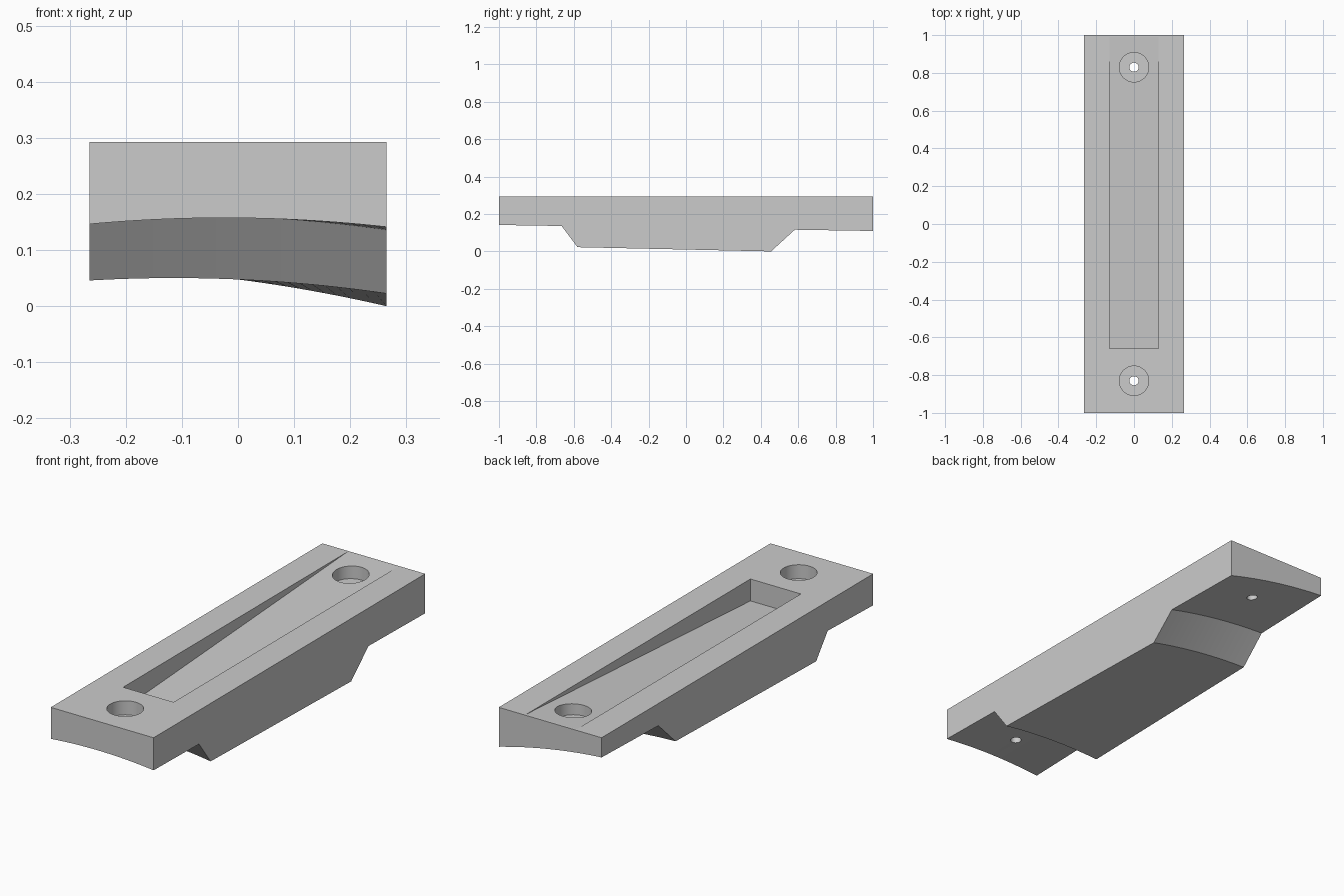
import bpy, bmesh, math

if "Cube" in bpy.data.objects:
    bpy.data.objects.remove(bpy.data.objects["Cube"])

HALF_W, TOP = 0.265, 0.293
N = 24


def new_object(name, bm):
    bmesh.ops.recalc_face_normals(bm, faces=bm.faces)
    mesh = bpy.data.meshes.new(name)
    bm.to_mesh(mesh)
    bm.free()
    obj = bpy.data.objects.new(name, mesh)
    bpy.context.collection.objects.link(obj)
    return obj


def underside(x, y, drop):
    """Twisted, gently arched underside, ruled from the front to the back."""
    t = (y + 1) / 2
    left = 0.147 + 0.055 * t
    right = 0.142 - 0.032 * t
    u = (x + HALF_W) / (2 * HALF_W)
    return left + (right - left) * u + 0.0135 * (1 - (x / HALF_W) ** 2) - drop


# Bar with a raised pad underneath: cross-sections lofted along y
stations = [(-1, 0), (-0.665, 0), (-0.58, 0.112), (0.455, 0.118), (0.582, 0), (1, 0)]
bm = bmesh.new()
rings = []
for y, drop in stations:
    xs = [-HALF_W + 2 * HALF_W * i / N for i in range(N + 1)]
    pts = [(x, y, underside(x, y, drop)) for x in xs]
    pts += [(HALF_W, y, TOP), (-HALF_W, y, TOP)]
    rings.append([bm.verts.new(p) for p in pts])
for a, b in zip(rings, rings[1:]):
    n = len(a)
    for i in range(n):
        j = (i + 1) % n
        bm.faces.new((a[i], a[j], b[j], b[i]))
bm.faces.new(rings[0])
bm.faces.new(rings[-1])
# stand exactly on the ground
low = min(v.co.z for v in bm.verts)
for v in bm.verts:
    if v.co.z < TOP - 1e-6:
        v.co.z -= low
block = new_object("mounting_block", bm)

# Tapered pocket cutter: deep at the front, running out at the back
bm = bmesh.new()
floor = 0.191
end = floor + (TOP - floor) * (1.1 + 0.66) / (0.99 + 0.66)
profile = [(-0.66, floor), (1.1, end), (1.1, 0.4), (-0.66, 0.4)]
sides = [[bm.verts.new((x, y, z)) for y, z in profile] for x in (-0.13, 0.13)]
for s in sides:
    bm.faces.new(s)
for i in range(4):
    j = (i + 1) % 4
    bm.faces.new((sides[0][i], sides[0][j], sides[1][j], sides[1][i]))
cutters = [new_object("pocket_cutter", bm)]


# Counterbored screw hole cutters
def cylinder_cutter(name, r, y, z0, z1):
    bm = bmesh.new()
    bmesh.ops.create_cone(bm, cap_ends=True, segments=128, radius1=r, radius2=r, depth=z1 - z0)
    bmesh.ops.translate(bm, vec=(0, y, (z0 + z1) / 2), verts=bm.verts)
    return new_object(name, bm)


for y in (-0.83, 0.83):
    cutters.append(cylinder_cutter("counterbore_cutter", 0.078, y, TOP - 0.065, 0.4))
    cutters.append(cylinder_cutter("screw_hole_cutter", 0.024, y, -0.1, 0.45))

for c in cutters:
    c.hide_render = True
    mod = block.modifiers.new(c.name, 'BOOLEAN')
    mod.operation = 'DIFFERENCE'
    mod.solver = 'EXACT'
    mod.object = c

# Bake the cuts, then smooth only the curved walls
graph = bpy.context.evaluated_depsgraph_get()
baked = bpy.data.meshes.new_from_object(block.evaluated_get(graph))
block.modifiers.clear()
block.data = baked
for c in cutters:
    bpy.data.objects.remove(c)
bpy.ops.object.select_all(action='DESELECT')
block.select_set(True)
bpy.context.view_layer.objects.active = block
bpy.ops.object.shade_smooth_by_angle(angle=math.radians(3.2))
